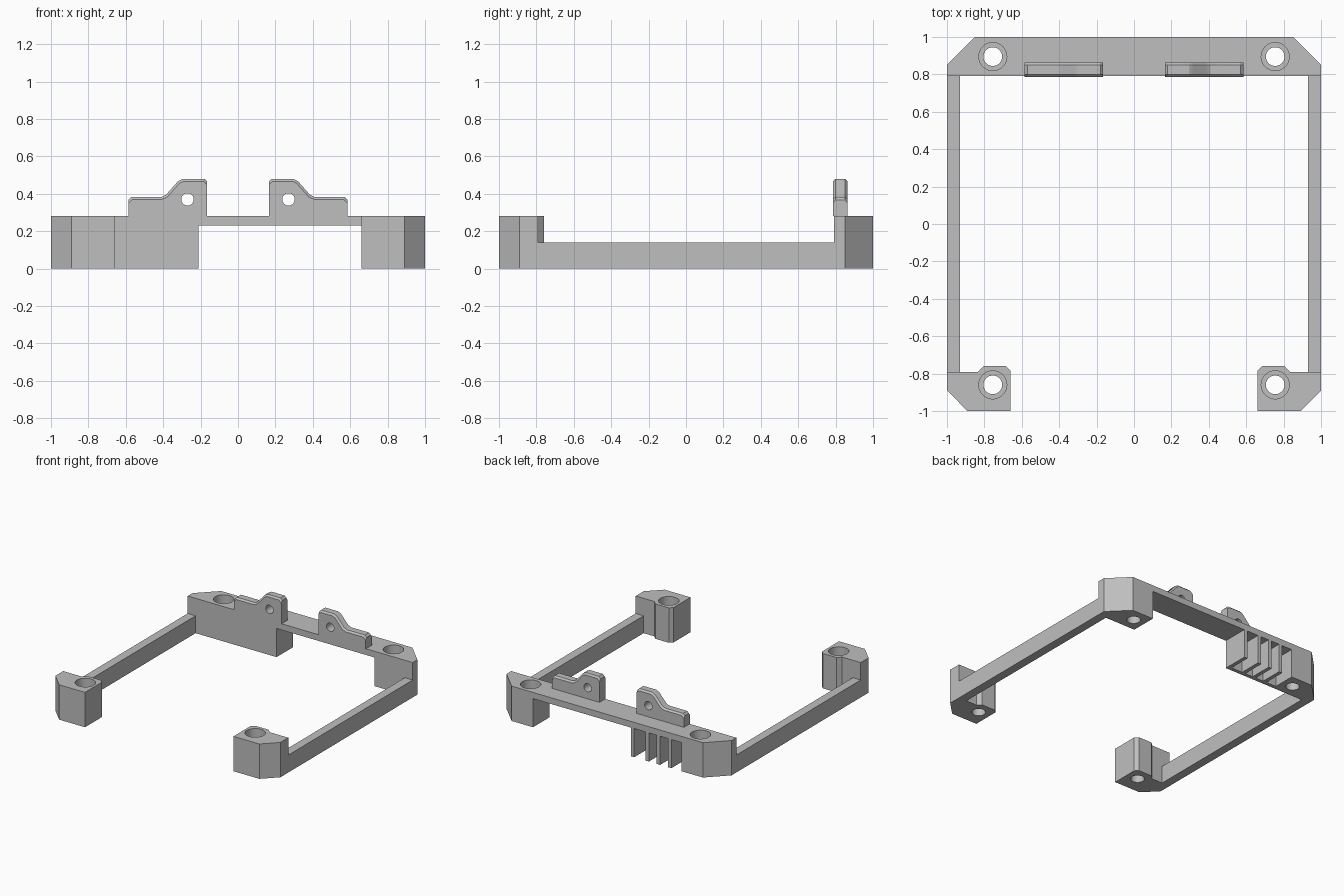
import bpy, bmesh, math
from mathutils import Matrix

cube = bpy.data.objects.get("Cube")
if cube:
    bpy.data.objects.remove(cube, do_unlink=True)

gray = bpy.data.materials.new("plain_gray")
gray.use_nodes = True
gray.diffuse_color = (0.52, 0.52, 0.52, 1)
gray.node_tree.nodes["Principled BSDF"].inputs["Base Color"].default_value = gray.diffuse_color

TOP, BAR_UNDER, BAR_FRONT = 0.28, 0.23, 0.79
RAIL_TOP, RAIL_IN = 0.14, 0.93
HOLE_X, POST_HOLE_Y, BAR_HOLE_Y = 0.755, -0.86, 0.895


def make_object(name, bm):
    bmesh.ops.recalc_face_normals(bm, faces=bm.faces)
    mesh = bpy.data.meshes.new(name)
    bm.to_mesh(mesh)
    bm.free()
    mesh.materials.append(gray)
    obj = bpy.data.objects.new(name, mesh)
    bpy.context.collection.objects.link(obj)
    return obj


def prism_mesh(points, to_3d, depth):
    bm = bmesh.new()
    face = bm.faces.new([bm.verts.new(to_3d(*p)) for p in points])
    grown = bmesh.ops.extrude_face_region(bm, geom=[face])["geom"]
    bmesh.ops.translate(bm, vec=depth,
                        verts=[v for v in grown if isinstance(v, bmesh.types.BMVert)])
    bmesh.ops.recalc_face_normals(bm, faces=bm.faces)
    return bm


def plan_prism(name, points, z0, z1):
    return make_object(name, prism_mesh(points, lambda x, y: (x, y, z0), (0, 0, z1 - z0)))


def box(name, x0, x1, y0, y1, z0, z1):
    return plan_prism(name, [(x0, y0), (x1, y0), (x1, y1), (x0, y1)], z0, z1)


def cylinder(name, radius, depth, center, along_y=False):
    bm = bmesh.new()
    turn = Matrix.Rotation(math.pi / 2, 4, 'X') if along_y else Matrix()
    bmesh.ops.create_cone(bm, cap_ends=True, segments=40, radius1=radius, radius2=radius,
                          depth=depth, matrix=Matrix.Translation(center) @ turn)
    return make_object(name, bm)


def cut(target, cutter):
    cutter.hide_render = True
    mod = target.modifiers.new("cut", 'BOOLEAN')
    mod.operation, mod.solver, mod.object = 'DIFFERENCE', 'EXACT', cutter
    bpy.context.view_layer.objects.active = target
    bpy.ops.object.modifier_apply(modifier=mod.name)
    bpy.data.objects.remove(cutter, do_unlink=True)


def screw_hole(target, x, y):
    # Through hole with a wide recess for the screw head
    cut(target, cylinder("hole_cutter", 0.05, 1, (x, y, 0)))
    cut(target, cylinder("recess_cutter", 0.075, 0.4, (x, y, RAIL_TOP + 0.2)))


def smooth(obj):
    bpy.ops.object.select_all(action='DESELECT')
    obj.select_set(True)
    bpy.context.view_layer.objects.active = obj
    bpy.ops.object.shade_smooth_by_angle(angle=math.radians(25))


# Rear beam with chamfered corners, open underneath
half = [(1, BAR_FRONT), (1, 0.85), (0.85, 1)]
beam = plan_prism("rear_beam", half + [(-x, y) for x, y in reversed(half)], 0, TOP)
cut(beam, box("opening_cutter", -0.21, 0.66, 0.5, 1.2, -0.2, BAR_UNDER))

# Comb slots behind the front wall, leaving thin fins
for x0, x1 in [(-0.66, -0.57), (-0.54, -0.47), (-0.44, -0.37), (-0.34, -0.24)]:
    cut(beam, box("slot_cutter", x0, x1, 0.82, 1.2, -0.2, BAR_UNDER))
for side in (-1, 1):
    screw_hole(beam, side * HOLE_X, BAR_HOLE_Y)
smooth(beam)

for side, label in ((-1, "right"), (1, "left")):
    # Front corner post
    outline = [(1, -0.79), (1, -0.89), (0.89, -1), (0.66, -1), (0.66, -0.785),
               (0.685, -0.76), (0.805, -0.76), (0.835, -0.79)]
    post = plan_prism(label + "_front_post", [(side * x, y) for x, y in outline], 0, TOP)
    screw_hole(post, side * HOLE_X, POST_HOLE_Y)
    smooth(post)

    # Side rail
    xs = sorted((side * RAIL_IN, side))
    box(label + "_side_rail", *xs, -BAR_FRONT, BAR_FRONT, 0, RAIL_TOP)

    # Upright lug with a sloped shoulder, chamfered along its top edges
    profile = [(0.165, TOP), (0.165, 0.465), (0.18, 0.48), (0.295, 0.48), (0.32, 0.468),
               (0.385, 0.395), (0.41, 0.383), (0.57, 0.383), (0.585, 0.368), (0.585, TOP)]
    bm = prism_mesh([(side * x, z) for x, z in profile],
                    lambda x, z: (x, 0.785, z), (0, 0.078, 0))
    rim = [e for e in bm.edges
           if abs(e.verts[0].co.y - e.verts[1].co.y) < 1e-4
           and abs(e.verts[0].co.x - e.verts[1].co.x) > 0.001
           and max(v.co.z for v in e.verts) > TOP + 0.01]
    bmesh.ops.bevel(bm, geom=rim, offset=0.013, segments=1, affect='EDGES')
    lug = make_object(label + "_lug", bm)
    cut(lug, cylinder("pin_cutter", 0.033, 0.5, (side * 0.27, 0.82, 0.37), along_y=True))
    smooth(lug)
